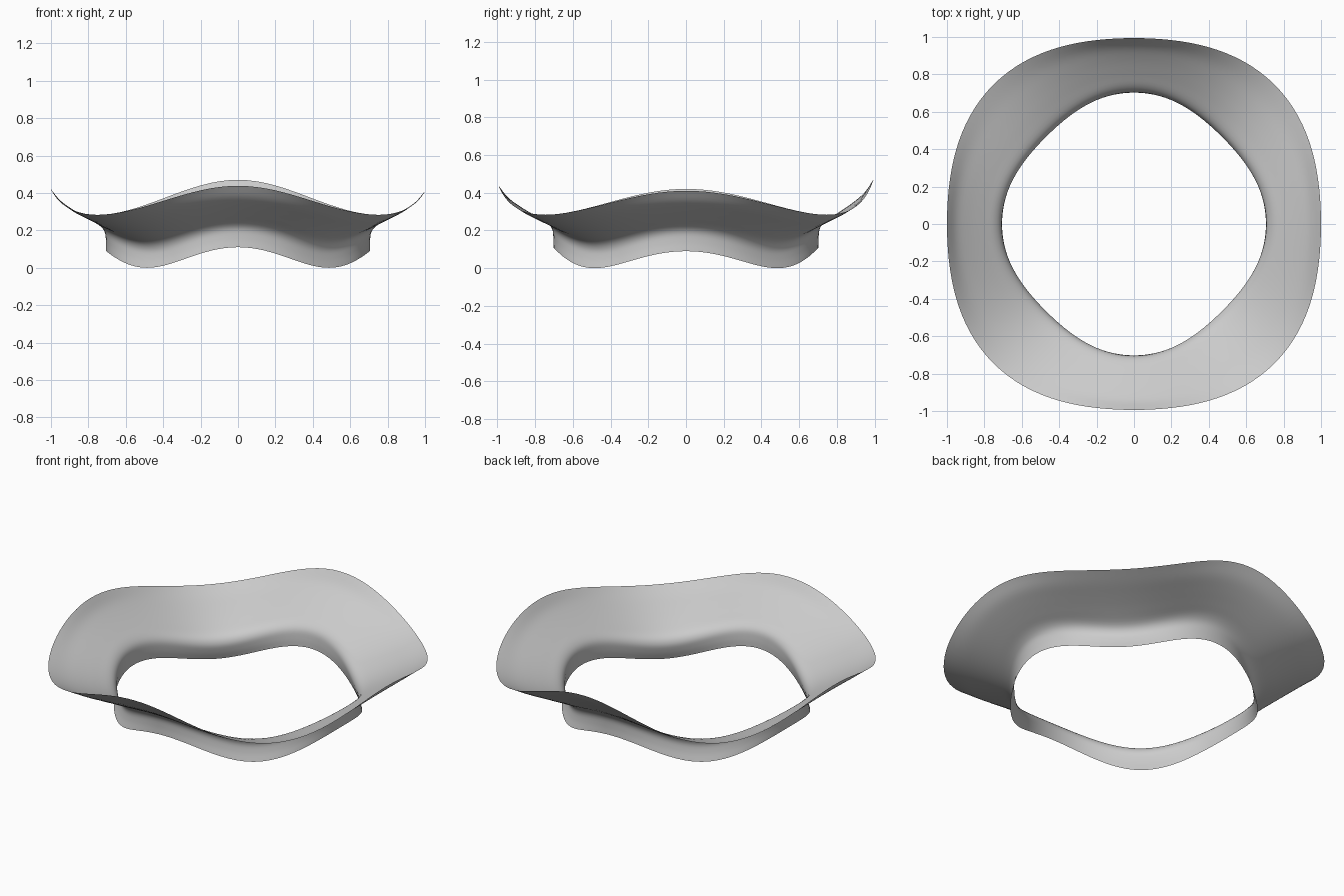
import bpy, bmesh
from math import sin, cos, pi

if "Cube" in bpy.data.objects:
    bpy.data.objects.remove(bpy.data.objects["Cube"])

SEG, SUB = 128, 4
# (radius, height) from lower edge to rim, on the axes and on the diagonals
SIDE = [(.703, .10), (.703, .15), (.71, .20), (.74, .235), (.80, .27), (.88, .318), (.945, .365), (.994, .425)]
CORNER = [(.685, 0), (.668, .05), (.662, .10), (.69, .142), (.775, .18), (.87, .215), (.965, .248), (1.055, .283)]
# rim and lower edge height adjustments: right, back, left, front
RIM = (-.015, .045, -.005, .013)
BASE = (-.01, .01, -.01, .01)


def smooth_profile(pts):
    """Catmull-Rom interpolation through profile points."""
    ext = [tuple(2 * a - b for a, b in zip(pts[0], pts[1]))] + pts + \
          [tuple(2 * a - b for a, b in zip(pts[-1], pts[-2]))]
    out = []
    for i in range(1, len(pts)):
        for k in range(SUB):
            t = k / SUB
            out.append(tuple(.5 * (2 * b + (c - a) * t + (2 * a - 5 * b + 4 * c - d) * t * t
                                   + (3 * b - a - 3 * c + d) * t ** 3)
                             for a, b, c, d in zip(*ext[i - 1:i + 3])))
    return out + [pts[-1]]


def blend(vals, a):
    """Mix the four directional values around the ring."""
    c, s = cos(a), sin(a)
    return (vals[0 if c > 0 else 2] * c * c) + (vals[1 if s > 0 else 3] * s * s)


side, corner = smooth_profile(SIDE), smooth_profile(CORNER)
n = len(side)
bm = bmesh.new()
rings = []
for i in range(SEG):
    a = 2 * pi * i / SEG
    w = (1 + cos(4 * a)) / 2
    ring = []
    for j in range(n):
        t = j / (n - 1)
        r = corner[j][0] * (1 - w) + side[j][0] * w
        dz = blend(RIM, a) * t * t + blend(BASE, a) * (1 - t)
        z = corner[j][1] * (1 - w) + (side[j][1] + dz) * w
        x = r * cos(a) * (1.006 - .002 * (1 - t))
        ring.append(bm.verts.new((x, r * sin(a), z)))
    rings.append(ring)
# wavy flared sheet
for i in range(SEG):
    p, q = rings[i], rings[(i + 1) % SEG]
    for j in range(n - 1):
        bm.faces.new((p[j], p[j + 1], q[j + 1], q[j])).smooth = True
mesh = bpy.data.meshes.new("wavy_collar")
bm.to_mesh(mesh)
bm.free()
bpy.context.collection.objects.link(bpy.data.objects.new("wavy_collar", mesh))
